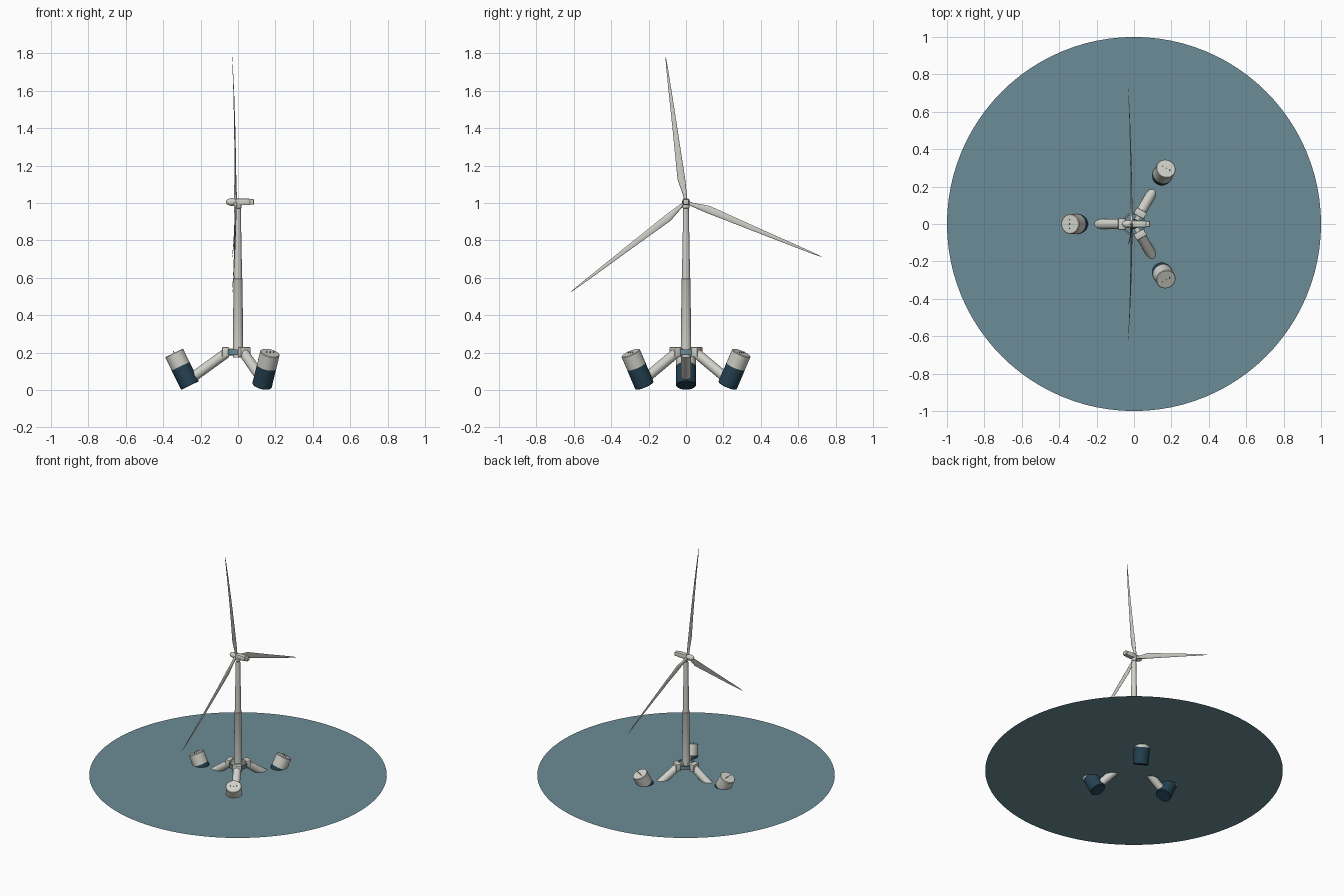
import bpy, bmesh, math
from mathutils import Vector, Matrix

if "Cube" in bpy.data.objects:
    bpy.data.objects.remove(bpy.data.objects["Cube"])


def material(name, rgb):
    m = bpy.data.materials.new(name)
    m.diffuse_color = (*rgb, 1)
    m.use_nodes = True
    m.node_tree.nodes["Principled BSDF"].inputs["Base Color"].default_value = m.diffuse_color
    return m


WHITE = material("off_white", (0.64, 0.64, 0.59))
NAVY = material("dark_navy", (0.018, 0.054, 0.084))
TEAL = material("water_teal", (0.15, 0.265, 0.31))
DARK = material("dark_grey", (0.06, 0.06, 0.06))


def finish(name, bm, mats, smooth=True):
    bmesh.ops.recalc_face_normals(bm, faces=bm.faces)
    mesh = bpy.data.meshes.new(name)
    bm.to_mesh(mesh)
    bm.free()
    for m in mats:
        mesh.materials.append(m)
    ob = bpy.data.objects.new(name, mesh)
    bpy.context.collection.objects.link(ob)
    if smooth:
        bpy.ops.object.select_all(action='DESELECT')
        ob.select_set(True)
        bpy.context.view_layer.objects.active = ob
        bpy.ops.object.shade_smooth_by_angle(angle=math.radians(35))
    return ob


def loft(bm, rings, caps=True):
    """Skin a list of equally long point rings."""
    loops = [[bm.verts.new(p) for p in ring] for ring in rings]
    n = len(loops[0])
    for a, b in zip(loops, loops[1:]):
        for i in range(n):
            bm.faces.new((a[i], a[(i + 1) % n], b[(i + 1) % n], b[i]))
    if caps:
        bm.faces.new(loops[0])
        bm.faces.new(loops[-1])


def turned(name, start, end, profile, mats, sides=32, closed=False):
    """Revolve (distance, radius) pairs about the line from start to end."""
    start, axis = Vector(start), Vector(end) - Vector(start)
    rot = axis.to_track_quat('Z', 'Y')
    rings = [[start + rot @ Vector((r * math.cos(t), r * math.sin(t), d))
              for t in (math.tau * i / sides for i in range(sides))]
             for d, r in profile]
    bm = bmesh.new()
    if closed:
        rings.append(rings[0])
    loft(bm, rings, not closed)
    if closed:
        bmesh.ops.remove_doubles(bm, verts=bm.verts, dist=1e-6)
    return finish(name, bm, mats)


def box(name, lo, hi, mat, bevel=0.0, turn=0.0):
    lo, hi = Vector(lo), Vector(hi)
    bm = bmesh.new()
    bmesh.ops.create_cube(bm, size=1)
    for v in bm.verts:
        v.co = (lo + hi) / 2 + v.co * (hi - lo)
    if bevel:
        bmesh.ops.bevel(bm, geom=bm.edges[:], offset=bevel, segments=2,
                        affect='EDGES', profile=0.5)
    bm.transform(Matrix.Rotation(turn, 4, 'Z'))
    return finish(name, bm, [mat])


# Water surface: a single flat disc
bm = bmesh.new()
bmesh.ops.create_circle(bm, cap_ends=True, segments=96, radius=1)
bmesh.ops.translate(bm, verts=bm.verts, vec=(0, 0, 0.123))
finish("water_surface", bm, [TEAL], smooth=False)

# Tower with a joint ring half way and a collar at the top
turned("tower", (0, 0, 0), (0, 0, 1),
       [(0.175, 0.028), (0.235, 0.028), (0.585, 0.0235), (0.588, 0.025),
        (0.594, 0.025), (0.597, 0.022), (0.97, 0.015), (0.972, 0.0175),
        (0.992, 0.0175)], [WHITE])

# Central ring that ties the three brackets together
turned("centre_ring", (0, 0, 0), (0, 0, 1),
       [(0.188, 0.052), (0.188, 0.062), (0.216, 0.062), (0.216, 0.052)],
       [TEAL], closed=True)

# Three legs: bracket, strut, sloping arm and tilted float
FLOAT_R = 0.053
for n, deg in enumerate((60, 180, 300), 1):
    a = math.radians(deg)

    def at(r, z, a=a):
        return Vector((r * math.cos(a), r * math.sin(a), z))

    box(f"bracket_{n}", (0.048, -0.031, 0.176), (0.085, 0.031, 0.229),
        WHITE, 0.004, a)
    box(f"tower_strut_{n}", (0.015, -0.012, 0.182), (0.055, 0.012, 0.222),
        WHITE, 0, a)
    start, end = at(0.065, 0.196), at(0.245, 0.066)
    turned(f"arm_{n}", start, end,
           [(0, 0.027), ((end - start).length, 0.027)], [WHITE], 24)

    base, top = at(0.2565, 0.0237), at(0.342, 0.1983)
    length = (top - base).length
    axis = (top - base).normalized()
    split = length * 0.59
    fl = turned(f"float_{n}", base, top,
                [(0, FLOAT_R - 0.003), (0.003, FLOAT_R), (split, FLOAT_R),
                 (length - 0.003, FLOAT_R), (length, FLOAT_R - 0.003)],
                [WHITE, NAVY], 40)
    for p in fl.data.polygons:      # painted lower hull
        if (p.center - base).dot(axis) < split:
            p.material_index = 1

    # Small deck bollards
    side = at(0, 0) + Vector((-math.sin(a), math.cos(a), 0))
    for k in (-1, 0, 1):
        foot = top + side * 0.022 * k
        turned(f"bollard_{n}_{k + 2}", foot, foot + axis,
               [(0, 0.0015), (0.012, 0.0015)], [DARK], 8)

# Nacelle with a rear cover, and the rounded hub ahead of it
box("nacelle", (-0.012, -0.018, 0.988), (0.066, 0.018, 1.023), WHITE, 0.007)
box("nacelle_rear", (0.064, -0.015, 0.991), (0.085, 0.015, 1.02), WHITE, 0.004)
hub = [(0.066 * (1 - math.cos(t)) / 2, max(0.0205 * math.sin(t), 0.0005))
       for t in (math.pi * i / 14 for i in range(15))]
turned("hub", (-0.065, 0, 1.005), (0, 0, 1.005), hub, [WHITE])

# Blades: (radius, leading offset, trailing offset, half thickness, x)
SECTIONS = [(0.008, 0.009, -0.009, 0.008, -0.014),
            (0.035, 0.010, -0.010, 0.008, -0.014),
            (0.125, 0.028, -0.013, 0.005, -0.014),
            (0.25, 0.023, -0.011, 0.004, -0.015),
            (0.42, 0.016, -0.009, 0.003, -0.018),
            (0.60, 0.010, -0.006, 0.002, -0.023),
            (0.72, 0.005, -0.004, 0.0012, -0.028),
            (0.782, 0.0012, -0.0012, 0.0006, -0.031)]
for n, deg in enumerate((98, 218, 338), 1):
    rings = []
    for r, lead, trail, thick, x in SECTIONS:
        mid, half = (lead + trail) / 2, (lead - trail) / 2
        rings.append([(x + thick * math.sin(t), -(mid + half * math.cos(t)), r)
                      for t in (math.tau * i / 16 for i in range(16))])
    bm = bmesh.new()
    loft(bm, rings)
    bm.transform(Matrix.Translation((0, 0, 1.005))
                 @ Matrix.Rotation(math.radians(deg - 90), 4, 'X'))
    finish(f"blade_{n}", bm, [WHITE])
